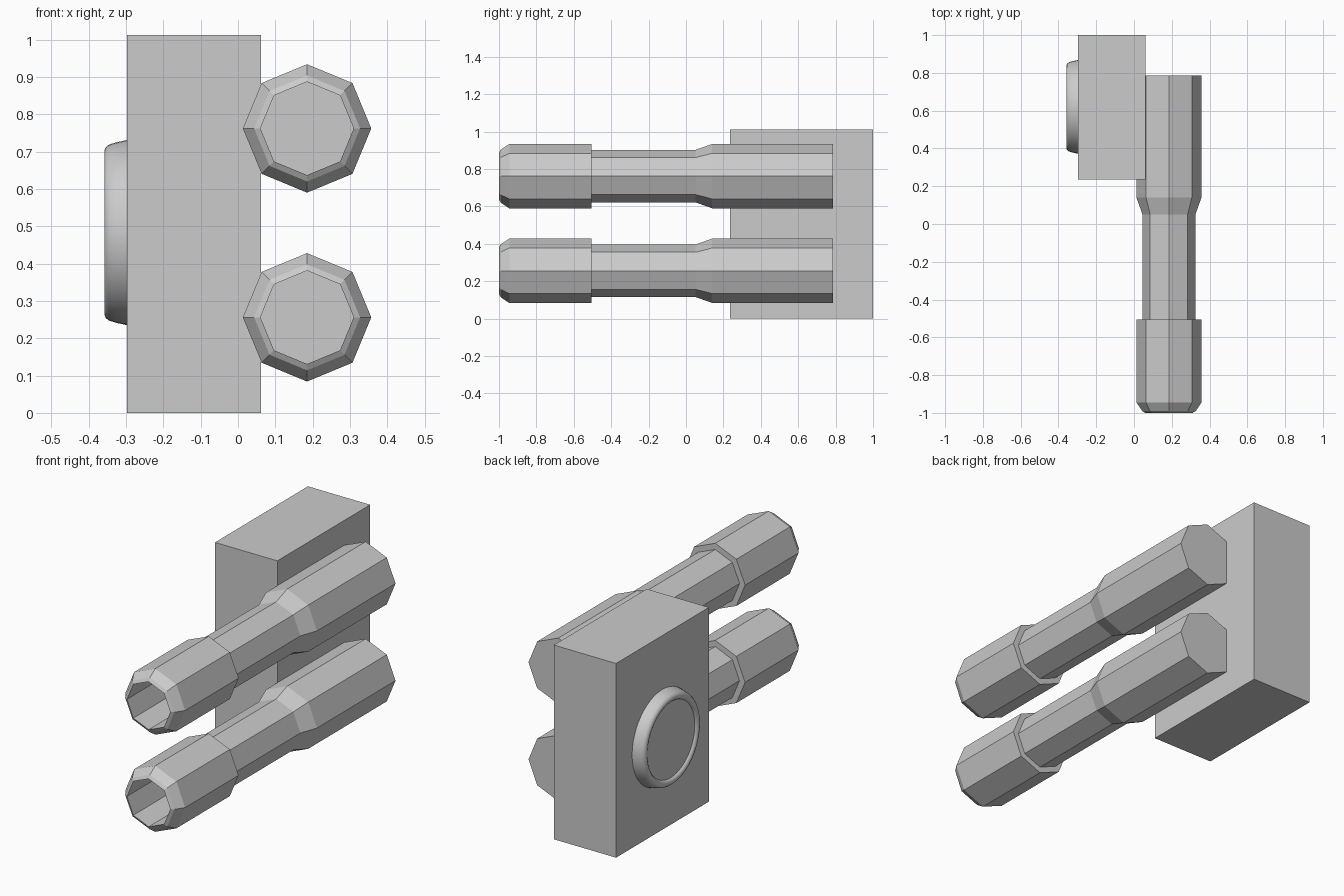
import bpy, bmesh
from math import pi, sin, cos, radians
from mathutils import Vector

if "Cube" in bpy.data.objects:
    bpy.data.objects.remove(bpy.data.objects["Cube"])


def finish(name, bm, smooth=False):
    bmesh.ops.recalc_face_normals(bm, faces=bm.faces)
    mesh = bpy.data.meshes.new(name)
    bm.to_mesh(mesh)
    bm.free()
    ob = bpy.data.objects.new(name, mesh)
    bpy.context.collection.objects.link(ob)
    if smooth:
        bpy.ops.object.select_all(action='DESELECT')
        ob.select_set(True)
        bpy.context.view_layer.objects.active = ob
        bpy.ops.object.shade_smooth_by_angle(angle=radians(40))
    return ob


def lathe(name, profile, place, sides, smooth=False):
    """Rings of (position along axis, radius), capped at both ends."""
    bm = bmesh.new()
    rings = []
    for t, r in profile:
        rings.append([bm.verts.new(place(t, r * cos(2 * pi * i / sides), r * sin(2 * pi * i / sides)))
                      for i in range(sides)])
    for a, b in zip(rings, rings[1:]):
        for i in range(sides):
            j = (i + 1) % sides
            bm.faces.new((a[i], a[j], b[j], b[i]))
    bm.faces.new(rings[0])
    bm.faces.new(rings[-1])
    return finish(name, bm, smooth)


# Mounting block
bm = bmesh.new()
bmesh.ops.create_cube(bm, size=1)
bmesh.ops.scale(bm, vec=(0.359, 0.765, 1.012), verts=bm.verts)
bmesh.ops.translate(bm, vec=(-0.1175, 0.6175, 0.506), verts=bm.verts)
finish("mounting_block", bm)

# Two hollow octagonal barrels: bore floor, muzzle, sleeve, slim middle, breech
barrel = [(-0.505, 0.125), (-1.0, 0.125), (-0.99, 0.142), (-0.945, 0.172),
          (-0.505, 0.172), (-0.505, 0.140), (0.05, 0.140), (0.14, 0.172), (0.787, 0.172)]
for name, z in (("lower_barrel", 0.256), ("upper_barrel", 0.762)):
    lathe(name, barrel, lambda t, u, v, z=z: Vector((0.185 + u, t, z + v)), 8)

# Round pivot boss with a rolled rim on the block's outer side
boss = [(-0.29, 0.249), (-0.297, 0.248), (-0.325, 0.242), (-0.345, 0.236), (-0.354, 0.229),
        (-0.358, 0.220), (-0.358, 0.212), (-0.354, 0.204), (-0.346, 0.198)]
lathe("pivot_boss", boss, lambda t, u, v: Vector((t, 0.62 + u, 0.483 + v)), 48, True)
